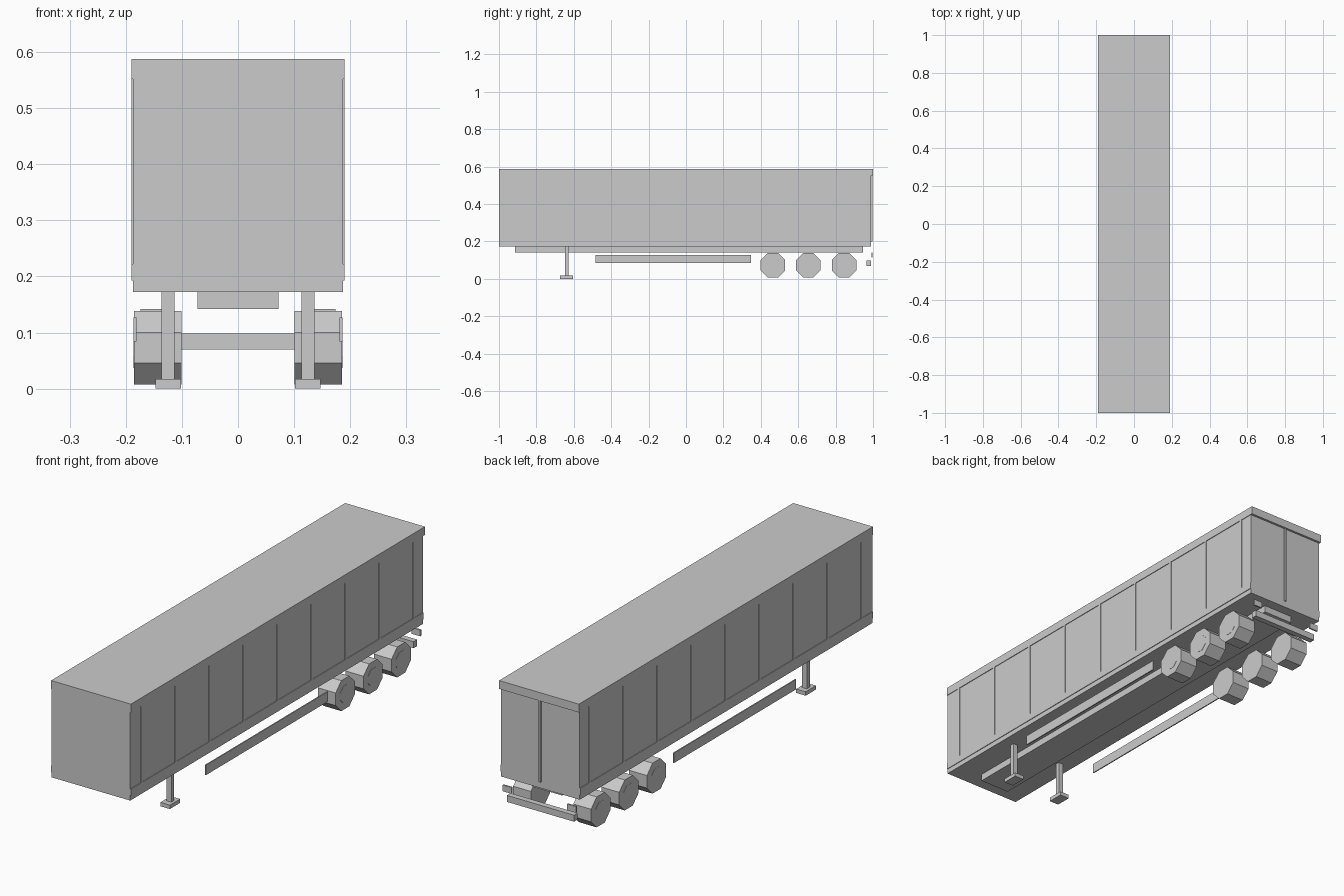
import bpy, math

cube = bpy.data.objects.get("Cube")
if cube:
    bpy.data.objects.remove(cube, do_unlink=True)

GREY = (0.6, 0.6, 0.6, 1)
mat = bpy.data.materials.new("light grey")
mat.use_nodes = True
mat.diffuse_color = GREY
mat.node_tree.nodes["Principled BSDF"].inputs["Base Color"].default_value = GREY


def box(name, x, y, z):
    """Box spanning the given (low, high) ranges."""
    spans = (x, y, z)
    bpy.ops.mesh.primitive_cube_add(size=1, location=[(a + b) / 2 for a, b in spans])
    ob = bpy.context.object
    ob.name = name
    ob.scale = [b - a for a, b in spans]
    bpy.ops.object.transform_apply(location=False, rotation=False, scale=True)
    ob.data.materials.append(mat)
    return ob


def pair(name, x, y, z):
    """Matching boxes on the left (+x) and right (-x)."""
    box("left_" + name, x, y, z)
    box("right_" + name, (-x[1], -x[0]), y, z)


def octagon(name, x, y, z, apothem):
    """Eight-sided drum along x, with a flat at the bottom."""
    bpy.ops.mesh.primitive_cylinder_add(
        vertices=8, radius=apothem / math.cos(math.pi / 8), depth=x[1] - x[0],
        location=((x[0] + x[1]) / 2, y, z), rotation=(0, math.pi / 2, 0))
    ob = bpy.context.object
    ob.name = name
    bpy.ops.object.transform_apply(location=False, rotation=True, scale=False)
    # turn half a side if a corner points down
    low = min(v.co.z for v in ob.data.vertices)
    if low < -apothem * 1.01:
        ob.rotation_euler.x = math.pi / 8
        bpy.ops.object.transform_apply(location=False, rotation=True, scale=False)
    ob.data.materials.append(mat)


# Cargo body with its rails
WALL, RAIL = 0.187, 0.19
box("cargo_body", (-WALL, WALL), (-1, 0.99), (0.172, 0.587))
box("roof_rail", (-RAIL, RAIL), (-1, 1), (0.552, 0.588))
pair("bottom_rail", (WALL - 0.01, RAIL), (-1, 0.99), (0.193, 0.222))

# Side ribs
for i in range(9):
    y = -0.925 + i * 1.85 / 8
    pair(f"rib_{i + 1}", (WALL - 0.005, RAIL), (y - 0.006, y + 0.006), (0.222, 0.552))

# Rear door seam
box("door_seam", (-0.004, 0.004), (0.985, 0.997), (0.2, 0.552))

# Chassis beam
box("chassis_beam", (-0.072, 0.072), (-0.915, 0.945), (0.142, 0.175))

# Landing legs and feet
pair("landing_leg", (0.113, 0.136), (-0.648, -0.628), (0.012, 0.175))
pair("landing_foot", (0.102, 0.147), (-0.673, -0.604), (0, 0.017))

# Side guards
pair("side_guard", (0.181, 0.186), (-0.484, 0.347), (0.084, 0.127))

# Wheels and hubs
for i, y in enumerate((0.465, 0.654, 0.845)):
    for side, s in (("left", 1), ("right", -1)):
        octagon(f"{side}_wheel_{i + 1}", sorted((s * 0.101, s * 0.1855)), y, 0.073, 0.0655)
        octagon(f"{side}_hub_{i + 1}", sorted((s * 0.17, s * 0.1865)), y, 0.073, 0.036)

# Rear bumper and lamps
box("rear_bumper", (-0.16, 0.16), (0.965, 0.99), (0.07, 0.098))
pair("rear_lamp", (0.132, 0.174), (0.991, 0.998), (0.115, 0.142))
